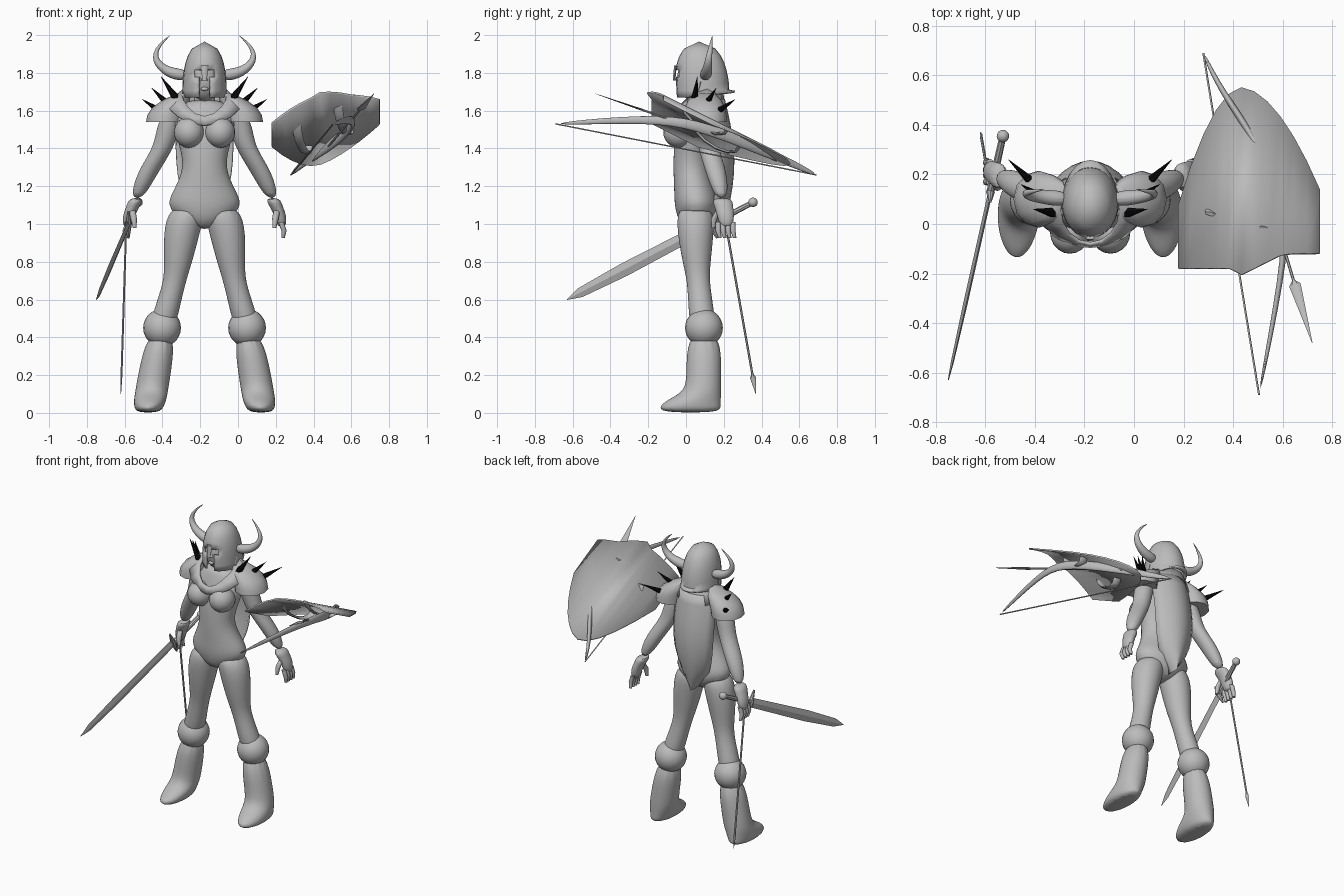
import bpy, bmesh
from math import sin, cos, pi, radians, sqrt
from mathutils import Vector

default_cube = bpy.data.objects.get("Cube")
if default_cube:
    bpy.data.objects.remove(default_cube)

CENTRE = -0.177  # body centre line
X_AXIS, Y_AXIS, Z_AXIS = Vector((1, 0, 0)), Vector((0, 1, 0)), Vector((0, 0, 1))


def material(name, value):
    mat = bpy.data.materials.new(name)
    mat.use_nodes = True
    colour = (value, value, value, 1)
    mat.diffuse_color = colour
    mat.node_tree.nodes["Principled BSDF"].inputs["Base Color"].default_value = colour
    return mat


GREY = material("plain grey", 0.5)
BLACK = material("spike black", 0.003)


def finish(name, bm, mat=GREY, subdivide=False, thickness=0, faceted=False):
    bmesh.ops.recalc_face_normals(bm, faces=bm.faces)
    mesh = bpy.data.meshes.new(name)
    bm.to_mesh(mesh)
    bm.free()
    mesh.materials.append(mat)
    part = bpy.data.objects.new(name, mesh)
    bpy.context.collection.objects.link(part)
    bpy.ops.object.select_all(action="DESELECT")
    part.select_set(True)
    bpy.context.view_layer.objects.active = part
    bpy.ops.object.shade_smooth_by_angle(angle=radians(20 if faceted else 60))
    if thickness:
        modifier = part.modifiers.new("thickness", "SOLIDIFY")
        modifier.thickness, modifier.offset = thickness, 0
    if subdivide:
        modifier = part.modifiers.new("smooth", "SUBSURF")
        modifier.levels = modifier.render_levels = 2


def ring_angles(sides):
    return [2 * pi * k / sides for k in range(sides)]


def loft(name, rows, sides=12, across=None, **options):
    """Skin elliptical rings (x, y, z, radius[, second radius]).
    Rings lie flat unless an axis to turn them across the path is given."""
    bm = bmesh.new()
    centres = [Vector(row[:3]) for row in rows]
    rings = []
    for i, row in enumerate(rows):
        u, v = X_AXIS, Y_AXIS
        if across:
            tangent = centres[min(i + 1, len(rows) - 1)] - centres[max(i - 1, 0)]
            u = tangent.cross(across).normalized()
            v = tangent.cross(u).normalized()
        rings.append([bm.verts.new(centres[i] + u * row[3] * cos(a) + v * row[-1] * sin(a))
                      for a in ring_angles(sides)])
    for low, high in zip(rings, rings[1:]):
        for k in range(sides):
            bm.faces.new((low[k - 1], low[k], high[k], high[k - 1]))
    bm.faces.new(rings[0])
    bm.faces.new(rings[-1])
    finish(name, bm, **options)


def sheet(name, rows, is_open=lambda row, column: False, **options):
    """Join rows of points into a surface, leaving out the open cells."""
    bm = bmesh.new()
    grid = [[bm.verts.new(point) for point in row] for row in rows]
    for j, (low, high) in enumerate(zip(grid, grid[1:])):
        for k in range(len(low) - 1):
            if not is_open(j, k):
                bm.faces.new((low[k], low[k + 1], high[k + 1], high[k]))
    bmesh.ops.remove_doubles(bm, verts=bm.verts, dist=0.0005)
    finish(name, bm, **options)


def ball(name, centre, size):
    bm = bmesh.new()
    bmesh.ops.create_uvsphere(bm, u_segments=20, v_segments=14, radius=1)
    bmesh.ops.scale(bm, vec=size, verts=bm.verts)
    bmesh.ops.translate(bm, vec=centre, verts=bm.verts)
    finish(name, bm)


# Torso from height, depth centre and half width; the depth follows the width
torso = [(.97, .05, .05), (1.08, .06, .21), (1.16, .05, .18), (1.3, .02, .1), (1.45, .04, .15),
         (1.55, .07, .17), (1.62, .09, .15), (1.66, .09, .08)]
loft("torso", [(CENTRE, y, z, w, .06 + .3 * w) for z, y, w in torso], 16, subdivide=True)
loft("neck", [(CENTRE, .09, 1.6, .06), (CENTRE, .07, 1.75, .05)])

# Head and face
ball("head", (CENTRE, .045, 1.77), (.08, .092, .12))
loft("nose", [(CENTRE, -.03, 1.8, .01), (CENTRE, -.04, 1.76, .02)], 8)
ball("lips", (CENTRE, -.04, 1.715), (.02, .01, .01))


# Helmet dome, open over the eyes and mouth
def helmet_row(t):
    width = .11 * sqrt(1 - t ** 3)
    points = []
    for a in ring_angles(24) + [0]:
        flare = .03 * max(0, -cos(a)) * (t == 0)
        points.append((CENTRE + width * sin(a), .09 - .02 * t - (1.25 * width + flare) * cos(a),
                       1.67 + .29 * t + flare))
    return points


def face_opening(row, column):
    from_front = min(column, 23 - column)
    return from_front < (1, 1, 1, 2, 0, 0, 0, 0)[row]


sheet("helmet", [helmet_row(j / 8) for j in range(9)], face_opening, thickness=.012)
loft("nose_guard", [(CENTRE, -.056, 1.84, .02, .008), (CENTRE, -.063, 1.76, .012, .008)], 6)


# Collar band dipping to a point at the front
def collar_edge(width, depth, height, dip, rise):
    return [(CENTRE + width * sin(a), .055 - depth * cos(a), height - dip * cos(a) + rise * sin(a) ** 2)
            for a in ring_angles(16) + [0]]


sheet("collar", [collar_edge(.12, .135, 1.64, .07, .05), collar_edge(.2, .145, 1.55, .03, .08)], thickness=.015)


# Back cape narrowing to a point
def cape_row(t):
    half = .15 * (1 - t ** 5)
    return [(CENTRE + half * s, .2 + .05 * sin(pi * t) - .08 * s * s, 1.66 - .66 * t)
            for s in (k / 4 for k in range(-4, 5))]


sheet("cape", [cape_row(j / 10) for j in range(11)], thickness=.012)

# Limb shapes as distance from the centre line, height and radius
leg = [(.08, 1.1, .09), (.115, 1, .107), (.14, .8, .078), (.156, .7, .06), (.2, .55, .07), (.23, .43, .07)]
arm = [(.14, 1.61, .05), (.19, 1.54, .066), (.21, 1.41, .055), (.3, 1.28, .06), (.36, 1.13, .036)]
hand = [(.36, 1.14, .042), (.38, 1.09, .036), (.4, 1.05, .034), (.41, .98, .025)]
# Boot as height, half width and front edge; the heel line is straight
boot = [(.43, .08, 0), (.2, .09, 0), (.12, .09, -.01), (.08, .09, -.08), (.04, .085, -.15), (0, .065, -.14)]
HEEL = .19
horn = [(.09, 1.785), (.2, 1.8), (.27, 1.87), (.25, 1.94), (.18, 2)]

for side, sign in (("right", -1), ("left", 1)):
    def limb(part, rows, *args, **options):
        mirrored = [(CENTRE + sign * row[0], *row[1:]) for row in rows]
        loft(side + "_" + part, mirrored, *args, **options)

    def round_part(part, out, y, z, *size):
        ball(side + "_" + part, (CENTRE + sign * out, y, z), size)

    # Legs and fur boots
    limb("leg", [(out, .05 + .1 * max(0, .85 - z), z, r) for out, z, r in leg], subdivide=True)
    round_part("boot_cuff", .225, .095, .45, .1, .1, .1)
    limb("boot", [(.3 - .17 * z, (HEEL + toe) / 2, z, w, (HEEL - toe) / 2) for z, w, toe in boot], subdivide=True)

    # Arms swing backwards as they leave the body
    limb("arm", [(out, .01 + out / 2, z, r) for out, z, r in arm], subdivide=True)
    limb("hand", [(out, .01 + out / 2, z, r, 1.4 * r) for out, z, r in hand], subdivide=True)
    for finger in range(4):
        y = .17 + .026 * finger
        limb("finger", [(.405, y, 1.01, .015), (.42, y, .965, .014), (.415, y + .01, .925, .009)], 8)
    limb("thumb", [(.385, .18, 1.08, .018), (.375, .15, 1.03, .017), (.37, .145, .98, .01)], 8)
    round_part("breast", .082, -.035, 1.485, .08, .085, .082)

    # Shoulder plate with a fan of three spikes
    plate = [(.21 - .1 * t * t, .1, 1.54 + .15 * t, .1 - .06 * t ** 3, .115 - .06 * t ** 3)
             for t in (j / 4 for j in range(5))]
    limb("shoulder_plate", plate)
    for i in range(3):
        root = (.14 + .035 * i, .045 + .05 * i, 1.65 - .035 * i, .024)
        tip = (.23 + .05 * i, .06 + .1 * i, 1.78 - .06 * i, .001)
        limb("shoulder_spike", [root, tip], 6, Y_AXIS, mat=BLACK, faceted=True)
    limb("collar_tip", [(.1, .06, 1.69, .015), (.115, .08, 1.76, .001)], 6)

    # Curved helmet horn
    taper = [(out, .1 + .01 * i, z, .038 * (1 - i / 4.1)) for i, (out, z) in enumerate(horn)]
    limb("horn", taper, 12, Y_AXIS, subdivide=True)


# Shield: arched plate, straight along its length, pointed at the back
SHIELD_TIP = .435


def shield_z(x, y):
    u = x - .46
    return 1.6 + .28 * u - y / 2 - u * u


def shield_column(x):
    u = x - SHIELD_TIP
    curve, corner = (3.3, .085) if u > 0 else (5.6, .025)
    front = -.205 + min(corner, abs(u) / 2)
    back = .55 - curve * abs(u) ** 1.8
    return [(x, y, shield_z(x, y)) for y in (front, back)]


columns = [.18 + (SHIELD_TIP - .18) * k / 5 for k in range(5)]
columns += [SHIELD_TIP + (.75 - SHIELD_TIP) * k / 6 for k in range(7)]
sheet("shield", [shield_column(x) for x in columns], thickness=.01)
for x, y in ((.34, .16), (.56, .1)):
    arch = [(.12 * cos(pi * k / 6), .07 * sin(pi * k / 6)) for k in range(7)]
    loft("shield_strap", [(x + d / 4, y + d, shield_z(x, y + d) - drop, .025, .008) for d, drop in arch], 8, Z_AXIS)

# Bow and string behind the shield
bow = [(.505, -.69, 1.53), (.6, -.2, 1.56), (.62, .05, 1.53), (.5, .33, 1.42), (.35, .54, 1.33), (.28, .69, 1.26)]
swell = [sin(pi * i / 5) for i in range(6)]
loft("bow", [(*p, .007 + .01 * s, .01 + .022 * s) for p, s in zip(bow, swell)], 10, Z_AXIS, subdivide=True)
loft("bow_string", [(*p, .004) for p in (bow[0], bow[-1])], 6, Z_AXIS)


def straight(name, tail, tip, form, sides, across):
    """Rings at fractions of the way from tail to tip."""
    rows = [(*Vector(tail).lerp(Vector(tip), t), *radii) for t, *radii in form]
    loft(name, rows, sides, across, faceted=True)


# Arrows: one behind the shield, one hanging from the right hand
for name, tail, tip, head, width, across in (
        ("arrow_behind_shield", (.45, .42, 1.38), (.72, -.48, 1.69), .74, .024, Z_AXIS),
        ("arrow_in_hand", (-.59, .2, 1.06), (-.62, .37, .1), .91, .016, X_AXIS)):
    straight(name, tail, tip, [(0, .006), (head - .02, .006), (head, width, .005), (1, .001)], 6, across)

# Sword in the right hand
pommel, point = Vector((-.525, .375, 1.125)), Vector((-.75, -.63, .6))
blade = [(.24, .03, .009), (.7, .036, .009), (.93, .026, .006), (1, .002)]
straight("sword_blade", pommel, point, blade, 4, X_AXIS)
straight("sword_grip", pommel, point, [(.02, .014), (.25, .016)], 8, X_AXIS)
ball("sword_pommel", pommel.lerp(point, .02), (.025, .025, .025))
guard = pommel.lerp(point, .245)
crosswise = (point - pommel).cross(X_AXIS).normalized() * .08
straight("sword_guard", guard - crosswise, guard + crosswise, [(0, .006), (.5, .018), (1, .006)], 8, X_AXIS)
